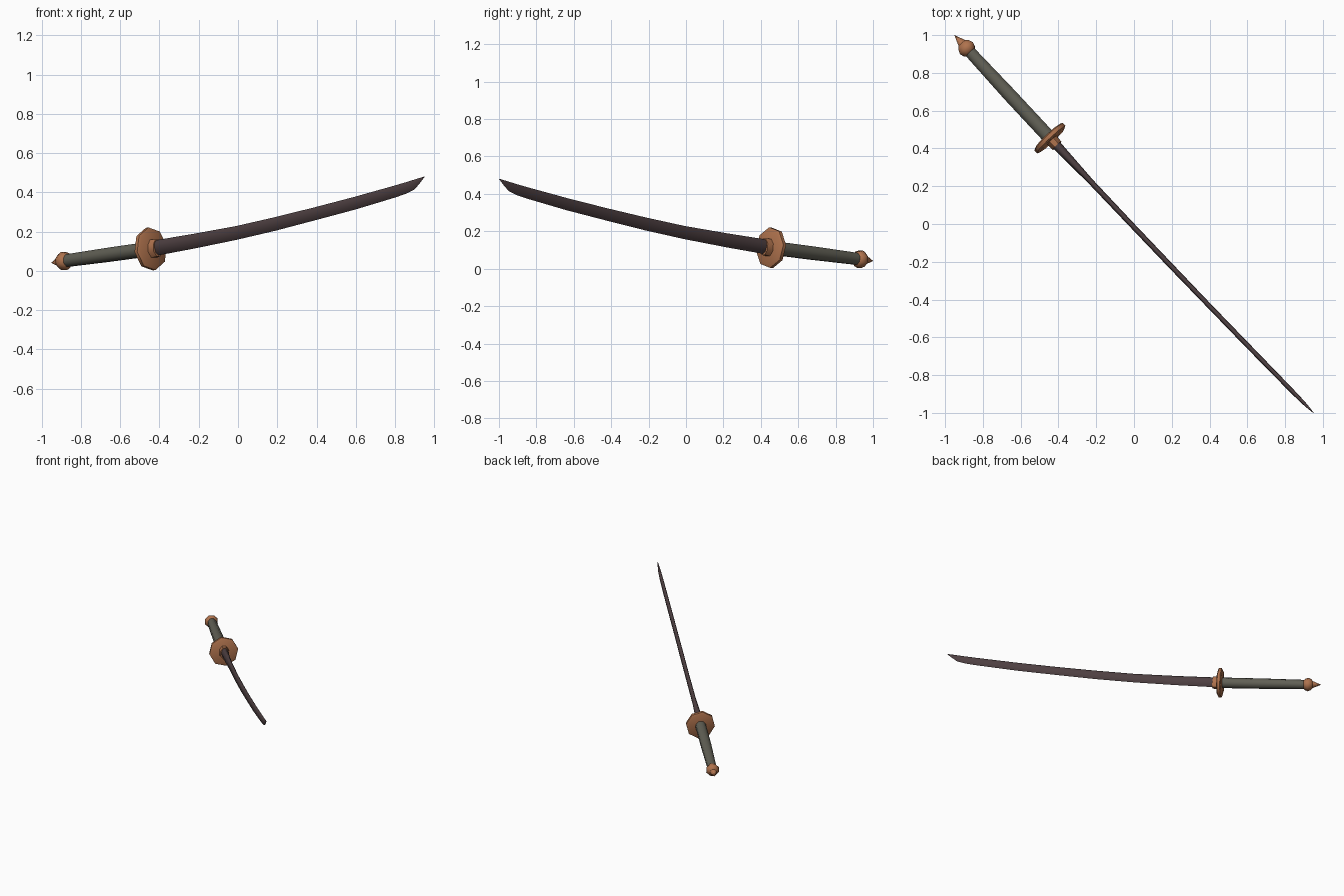
import bpy, bmesh, math
from mathutils import Vector

if "Cube" in bpy.data.objects:
    bpy.data.objects.remove(bpy.data.objects["Cube"])

# Sword lies in a nearly vertical plane along U; N is the sideways direction
U = Vector((0.689, -0.725, 0))
N = Vector((0.725, 0.689, 0))
Z = Vector((0, 0, 1))


def material(name, col):
    m = bpy.data.materials.new(name)
    m.diffuse_color = (*col, 1)
    m.use_nodes = True
    m.node_tree.nodes["Principled BSDF"].inputs["Base Color"].default_value = m.diffuse_color
    return m


COPPER = material("copper", (0.43, 0.17, 0.075))
GRIP = material("grey green wrap", (0.118, 0.115, 0.09))
STEEL = material("dark steel", (0.075, 0.050, 0.053))


def bow(p):
    """Slight sideways bow of the whole sword."""
    s = p.dot(U) / 1.38
    return p - N * 0.012 * max(0, 1 - s * s)


def loft(name, rings, mat, angle=50):
    """Skin equal-sized rings of points and cap both ends."""
    bm = bmesh.new()
    vs = [[bm.verts.new(bow(p)) for p in ring] for ring in rings]
    n = len(rings[0])
    for a, b in zip(vs, vs[1:]):
        for i in range(n):
            j = (i + 1) % n
            bm.faces.new((a[i], a[j], b[j], b[i]))
    bm.faces.new(vs[0])
    bm.faces.new(vs[-1])
    bmesh.ops.remove_doubles(bm, verts=bm.verts, dist=0.0002)
    bmesh.ops.recalc_face_normals(bm, faces=bm.faces)
    me = bpy.data.meshes.new(name)
    bm.to_mesh(me)
    bm.free()
    me.materials.append(mat)
    ob = bpy.data.objects.new(name, me)
    bpy.context.collection.objects.link(ob)
    bpy.ops.object.select_all(action='DESELECT')
    bpy.context.view_layer.objects.active = ob
    ob.select_set(True)
    bpy.ops.object.shade_smooth_by_angle(angle=math.radians(angle))
    return ob


# Hilt axis: starts at the guard centre and slopes gently
CENTRE = U * -0.636 + Z * 0.112
AX = (U + Z * 0.095).normalized()
UP = N.cross(AX).normalized()
if UP.z < 0:
    UP = -UP


def turned(name, profile, mat, phase=22.5, sides=8):
    """profile: (distance along axis, sideways radius, vertical radius)"""
    rings = []
    for t, rn, rz in profile:
        ring = []
        for i in range(sides):
            a = math.radians(phase) + math.tau * i / sides
            ring.append(CENTRE + AX * t + N * rn * math.cos(a) + UP * rz * math.sin(a))
        rings.append(ring)
    return loft(name, rings, mat)


# Guard, collar, grip, pommel and end spike
turned("guard", [(-0.017, 0.093, 0.095), (-0.010, 0.106, 0.110),
                 (0.010, 0.106, 0.110), (0.017, 0.093, 0.095)], COPPER, 8)
turned("collar", [(0.0, 0.038, 0.052), (0.055, 0.034, 0.047)], COPPER)
turned("grip", [(-0.635, 0.033, 0.034), (-0.32, 0.039, 0.038), (0.0, 0.039, 0.039)], GRIP)
turned("pommel", [(-0.690, 0.022, 0.022), (-0.675, 0.040, 0.040), (-0.652, 0.050, 0.050),
                  (-0.629, 0.042, 0.042), (-0.614, 0.024, 0.024)], COPPER)
turned("end_spike", [(-0.748, 0.0003, 0.0003), (-0.66, 0.037, 0.037)], COPPER)

# Curved single-edged blade: (x in front view, spine z, edge z, half thickness)
stations = [(-0.43, 0.152, 0.072, 0.026), (-0.38, 0.161, 0.083, 0.024),
            (-0.22, 0.188, 0.113, 0.015), (0.0, 0.228, 0.158, 0.014),
            (0.2, 0.274, 0.205, 0.014), (0.4, 0.324, 0.258, 0.013),
            (0.6, 0.377, 0.312, 0.013), (0.8, 0.434, 0.373, 0.012),
            (0.86, 0.452, 0.394, 0.011), (0.90, 0.465, 0.415, 0.009),
            (0.925, 0.473, 0.445, 0.006), (0.95, 0.481, 0.479, 0.001)]
# Cross-section: (height fraction from edge, thickness fraction)
half = [(0.2, 0.7), (0.55, 1), (0.85, 0.8)]
section = ([(0, 0)] + half + [(1, 0.3), (1, -0.3)]
           + [(h, -w) for h, w in reversed(half)])
loft("blade", [[U * (x / 0.689) + N * (w * th) + Z * (lo + (hi - lo) * h)
                for h, w in section] for x, hi, lo, th in stations], STEEL, 60)
